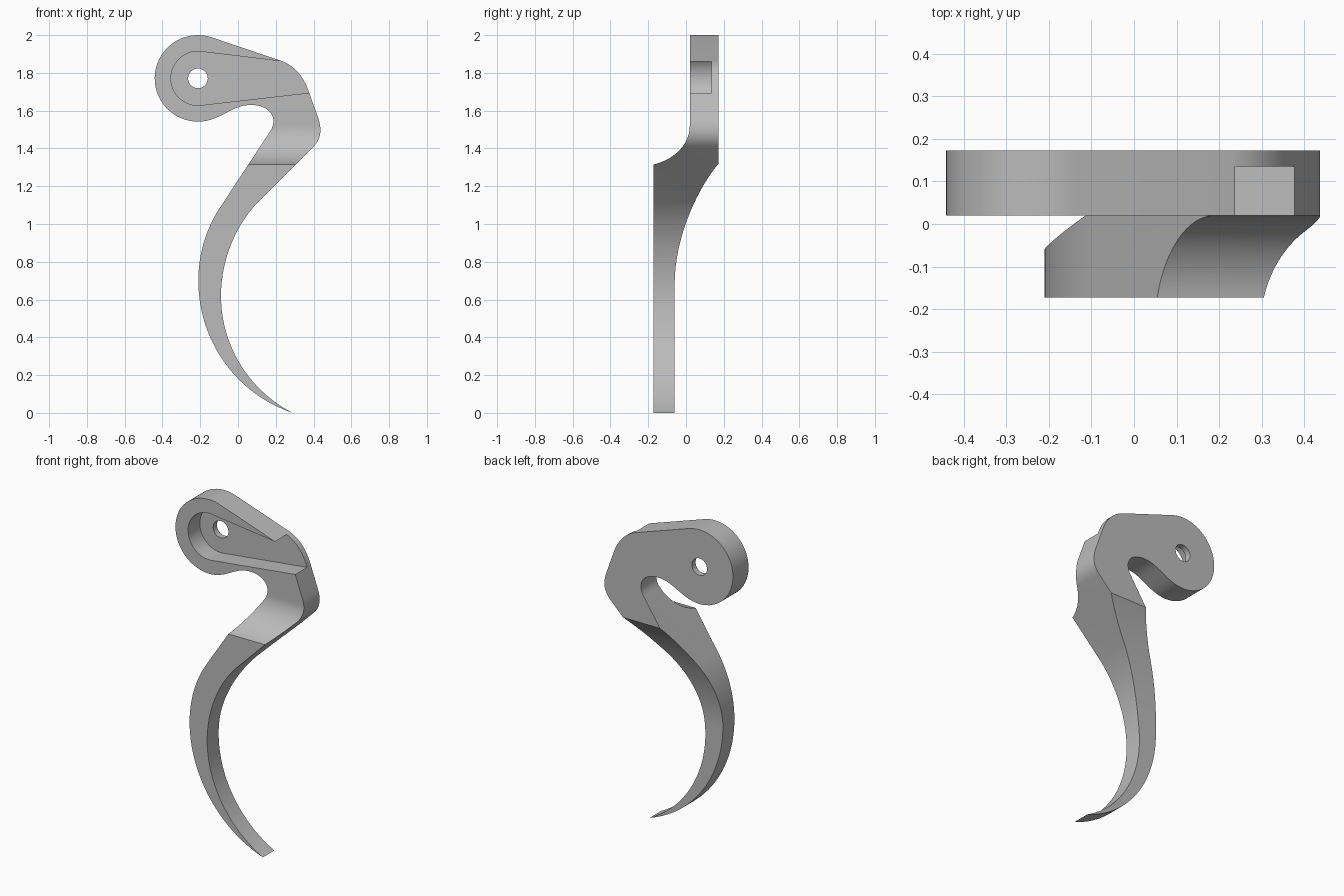
import bpy
import bmesh
import math
from mathutils import Vector
from mathutils.geometry import interpolate_bezier

cube = bpy.data.objects.get("Cube")
if cube:
    bpy.data.objects.remove(cube)

grey = bpy.data.materials.new("plain grey")
grey.use_nodes = True
color = (0.5, 0.5, 0.5, 1)
grey.diffuse_color = color
grey.node_tree.nodes["Principled BSDF"].inputs["Base Color"].default_value = color


def bezier(a, b, c, d, steps=20):
    """Sampled cubic through a and d, with handles b and c."""
    pts = interpolate_bezier(*[Vector((*p, 0)) for p in (a, b, c, d)], steps)
    return [(p.x, p.y) for p in pts]


def arc(center, radius, start, end, steps=48):
    angles = [math.radians(start + (end - start) * i / steps) for i in range(steps + 1)]
    return [(center[0] + radius * math.cos(t), center[1] + radius * math.sin(t)) for t in angles]


def prism(name, outline, place, low, high):
    """Closed outline extruded from low to high; place maps (u, v, depth) to xyz."""
    clean = []
    for p in outline:
        if not clean or math.dist(p, clean[-1]) > 1e-4:
            clean.append(p)
    if math.dist(clean[0], clean[-1]) < 1e-4:
        clean.pop()
    bm = bmesh.new()
    ends = [[bm.verts.new(place(u, v, d)) for u, v in clean] for d in (low, high)]
    for ring in ends:
        bm.faces.new(ring)
    for i in range(len(clean)):
        j = (i + 1) % len(clean)
        bm.faces.new((ends[0][i], ends[0][j], ends[1][j], ends[1][i]))
    bmesh.ops.recalc_face_normals(bm, faces=bm.faces)
    mesh = bpy.data.meshes.new(name)
    bm.to_mesh(mesh)
    bm.free()
    mesh.materials.append(grey)
    obj = bpy.data.objects.new(name, mesh)
    bpy.context.collection.objects.link(obj)
    return obj


def facing_front(u, v, d):
    return (u, d, v)


def facing_side(u, v, d):
    return (d, u, v)


# Front silhouette: round head, hooked neck and curved pointed blade
eye = (-0.212, 1.771)
tip = (0.29, 0)
silhouette = (
    arc(eye, 0.229, 72, 295)
    + bezier((-0.115, 1.563), (-0.04, 1.597), (0, 1.63), (0.07, 1.63))
    + bezier((0.07, 1.63), (0.17, 1.63), (0.215, 1.56), (0.17, 1.49))
    + bezier((-0.10, 1.08), (-0.18, 0.955), (-0.21, 0.82), (-0.21, 0.70))
    + bezier((-0.21, 0.70), (-0.21, 0.383), (-0.01, 0.10), tip, 32)
    + bezier(tip, (0.057, 0.119), (-0.09, 0.358), (-0.09, 0.62), 32)
    + bezier((-0.09, 0.62), (-0.09, 0.80), (-0.02, 0.98), (0.10, 1.11))
    + bezier((0.40, 1.41), (0.44, 1.45), (0.445, 1.50), (0.425, 1.56))
    + bezier((0.375, 1.70), (0.35, 1.775), (0.30, 1.84), (0.225, 1.865))
)
lever = prism("hooked_lever", silhouette, facing_front, -0.5, 0.5)

# Side profile: blade steps forward from the head
side = (
    [(-0.06, -0.2), (-0.172, -0.2)]
    + bezier((-0.172, 1.315), (-0.08, 1.335), (0.02, 1.41), (0.02, 1.52), 24)
    + [(0.02, 2.2), (0.172, 2.2)]
    + bezier((0.172, 1.32), (0.05, 1.17), (-0.06, 0.92), (-0.06, 0.68), 24)
)
side_cutter = prism("side_profile_cutter", side, facing_side, -1, 1)

# Tapering recess, open at the right edge, and the pivot hole
recess = arc(eye, 0.143, 83, 277) + [(0.38, 1.695), (0.60, 1.721), (0.60, 1.816), (0.24, 1.86)]
recess_cutter = prism("recess_cutter", recess, facing_front, -0.3, 0.135)
hole_cutter = prism("hole_cutter", arc(eye, 0.052, 0, 360), facing_front, -0.6, 0.6)

for cutter, operation in ((side_cutter, 'INTERSECT'), (recess_cutter, 'DIFFERENCE'),
                          (hole_cutter, 'DIFFERENCE')):
    mod = lever.modifiers.new(cutter.name, 'BOOLEAN')
    mod.operation = operation
    mod.solver = 'EXACT'
    mod.object = cutter

# Bake the cuts, drop the cutters and smooth the curved walls
bpy.context.view_layer.update()
evaluated = lever.evaluated_get(bpy.context.evaluated_depsgraph_get())
baked = bpy.data.meshes.new_from_object(evaluated)
lever.modifiers.clear()
lever.data = baked
for cutter in (side_cutter, recess_cutter, hole_cutter):
    bpy.data.objects.remove(cutter)

bpy.ops.object.select_all(action='DESELECT')
lever.select_set(True)
bpy.context.view_layer.objects.active = lever
bpy.ops.object.shade_smooth_by_angle(angle=math.radians(25))
